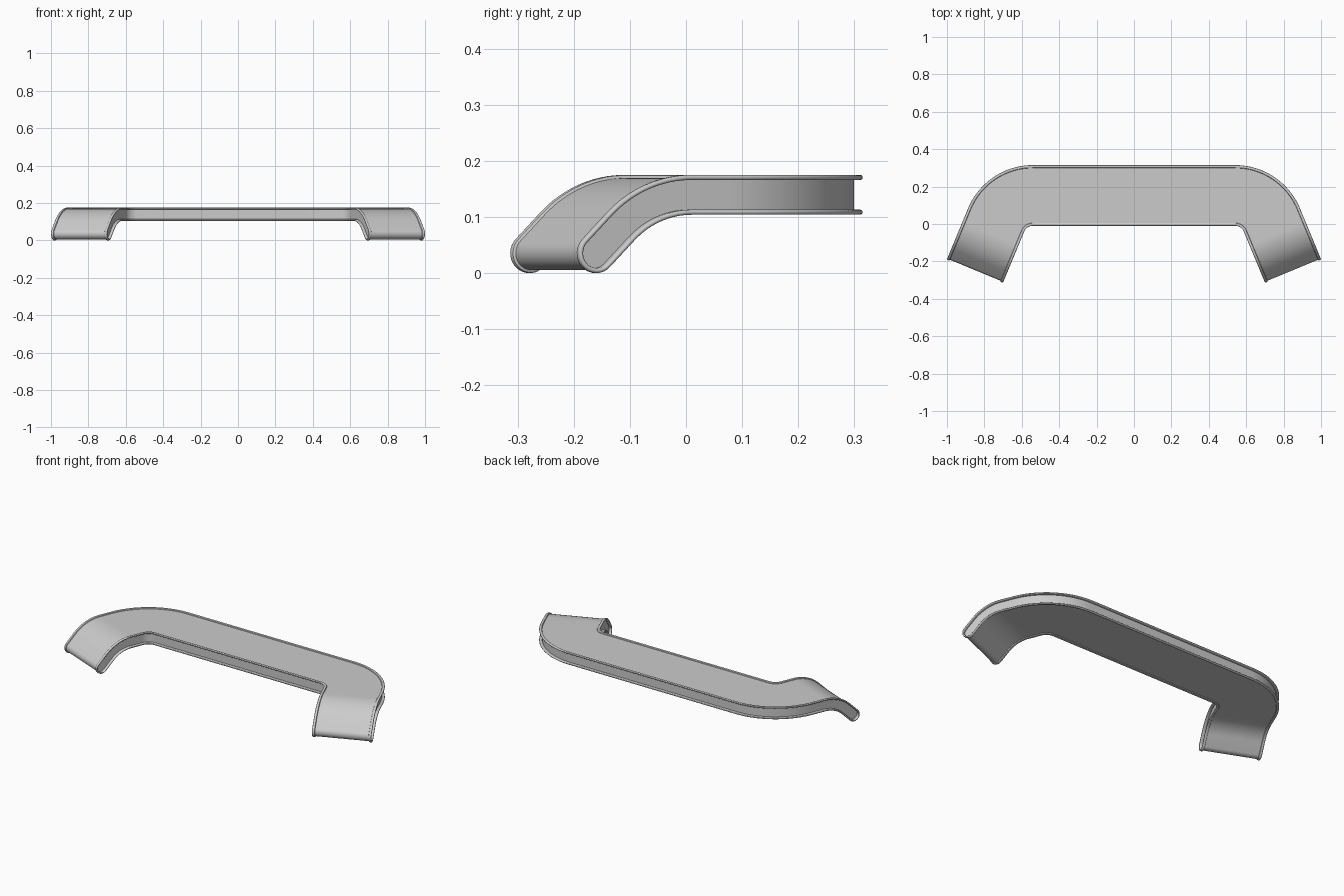
import bpy, bmesh
from math import sin, cos, pi, radians

if "Cube" in bpy.data.objects:
    bpy.data.objects.remove(bpy.data.objects["Cube"])

HALF_BAR = 0.541            # half length of the straight bar
CY, RC, HALF_W = -0.06, 0.2125, 0.1625   # plan bend centre, mid radius, half width
TURN, DROP = radians(67.5), radians(45)  # leg angle in plan, downward bend
ARC = RC * TURN


def plan(q, w):
    """Distance along the path and sideways offset -> x, y."""
    if q < HALF_BAR:
        th, c, s = 0, q, 0
    else:
        th, c, s = min(TURN, (q - HALF_BAR) / RC), HALF_BAR, max(0, q - HALF_BAR - ARC)
    return c + (RC + w) * sin(th) + s * cos(th), CY + (RC + w) * cos(th) - s * sin(th)


# Mid-line stations: distance, height, downward angle
mid = [(0, 0.1395, 0), (HALF_BAR * 0.5, 0.1395, 0)]
mid += [(HALF_BAR + ARC * i / 20, 0.1395, 0) for i in range(21)]
q0, R, L = HALF_BAR + ARC + 0.077, 0.193, 0.067
for i in range(17):
    a = DROP * i / 16
    mid.append((q0 + R * sin(a), 0.1395 - R * (1 - cos(a)), a))
q, z, a = mid[-1]
mid.append((q + L * cos(a), z - L * sin(a), a))

# Right half of the belt: top, rounded end, underside
K = 16
half = [(m, 0) for m in mid]
half += [(mid[-1], pi * i / (K + 1)) for i in range(1, K + 1)]
half += [(m, pi) for m in reversed(mid)]
M = len(half)
ring = [(m, p, 1) for m, p in half] + [(m, p, -1) for m, p in half[-2:0:-1]]

# Edge cross-section (inset from side, half thickness): recess, rounded rim, belt
edge = [(0.0155, 0.0265), (0.0045, 0.0265)]
edge += [(0.0045 - 0.0045 * sin(t), 0.031 - 0.0045 * cos(t))
         for t in (pi * i / 8 for i in range(1, 8))]
edge += [(0.0045, 0.0355), (0.0115, 0.0355), (0.0142, 0.0345), (0.0155, 0.032), (0.016, 0.030)]
section = [(HALF_W - i, h) for i, h in edge] + [(i - HALF_W, h) for i, h in reversed(edge)]

bm = bmesh.new()
rows = []
for (q, z, a), p, side in ring:
    row = []
    for w, h in section:
        dn, dt = h * cos(p), h * sin(p)
        x, y = plan(q + dn * sin(a) + dt * cos(a), w)
        row.append(bm.verts.new((side * x, y, z + dn * cos(a) - dt * sin(a))))
    rows.append(row)

# Belt and rims
N = len(rows)
for i in range(N):
    r, s = rows[i], rows[(i + 1) % N]
    for j in range(len(section) - 1):
        bm.faces.new((r[j], s[j], s[j + 1], r[j + 1]))

# Recessed side walls, both edges and both halves
mirror = lambda j: j if j in (0, M - 1) else 2 * M - 2 - j
for col in (0, -1):
    for i in range(M // 2 - 1):
        ids = (i, i + 1, M - 2 - i, M - 1 - i)
        bm.faces.new([rows[k][col] for k in ids])
        bm.faces.new([rows[mirror(k)][col] for k in ids])

bmesh.ops.recalc_face_normals(bm, faces=bm.faces)
mesh = bpy.data.meshes.new("grooved_handle")
bm.to_mesh(mesh)
bm.free()
obj = bpy.data.objects.new("grooved_handle", mesh)
bpy.context.collection.objects.link(obj)
bpy.context.view_layer.objects.active = obj
obj.select_set(True)
bpy.ops.object.shade_smooth_by_angle(angle=radians(40))
